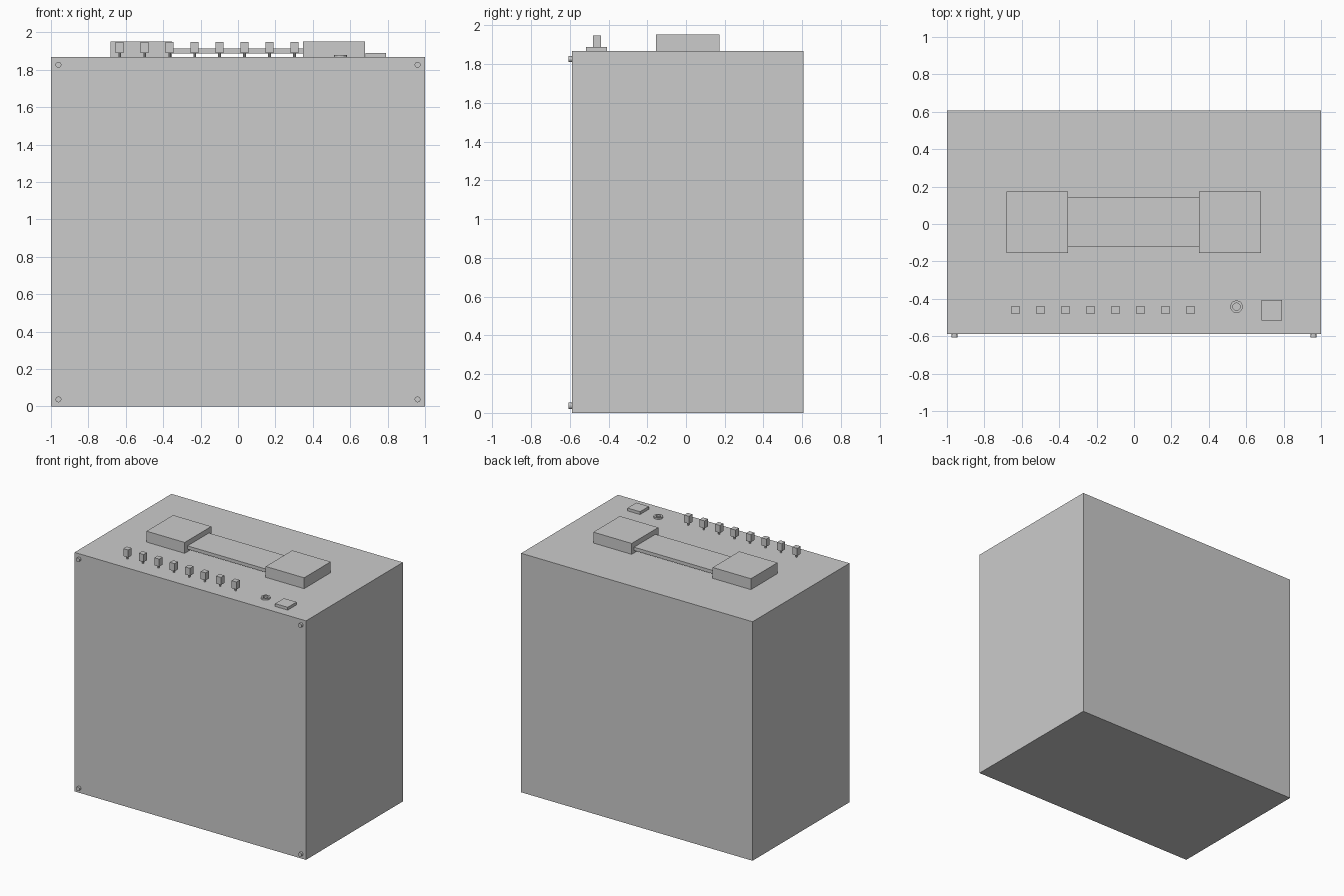
import bpy, bmesh
from math import pi, cos, sin

if "Cube" in bpy.data.objects:
    bpy.data.objects.remove(bpy.data.objects["Cube"])


def box(name, x0, x1, y0, y1, z0, z1):
    bm = bmesh.new()
    bmesh.ops.create_cube(bm, size=1)
    for v in bm.verts:
        v.co.x = x1 if v.co.x > 0 else x0
        v.co.y = y1 if v.co.y > 0 else y0
        v.co.z = z1 if v.co.z > 0 else z0
    return finish(name, bm)


def finish(name, bm):
    bmesh.ops.recalc_face_normals(bm, faces=bm.faces)
    mesh = bpy.data.meshes.new(name)
    bm.to_mesh(mesh)
    bm.free()
    ob = bpy.data.objects.new(name, mesh)
    bpy.context.collection.objects.link(ob)
    return ob


def cylinder(name, loc, r, depth, sides, rot=(0, 0, 0)):
    bpy.ops.mesh.primitive_cylinder_add(vertices=sides, radius=r, depth=depth,
                                        location=loc, rotation=rot)
    bpy.context.object.name = name
    return bpy.context.object


def ring(name, x, y, z0, z1, outer, inner, sides):
    # Lathe a small rectangular section into a ring
    bm = bmesh.new()
    section = [(outer, z0), (outer, z1), (inner, z1), (inner, z0)]
    loops = []
    for i in range(sides):
        a = pi / 2 + 2 * pi * i / sides
        loops.append([bm.verts.new((x + r * cos(a), y + r * sin(a), z))
                      for r, z in section])
    for i in range(sides):
        a, b = loops[i], loops[(i + 1) % sides]
        for j in range(4):
            k = (j + 1) % 4
            bm.faces.new((a[j], b[j], b[k], a[k]))
    return finish(name, bm)


TOP = 1.867

# Cabinet
box("cabinet", -1, 1, -0.589, 0.607, 0, TOP)

# Carry handle: two end caps and a raised strap
box("handle_end_left", -0.682, -0.352, -0.155, 0.173, TOP, 1.952)
box("handle_end_right", 0.348, 0.68, -0.155, 0.173, TOP, 1.952)
box("handle_strap", -0.352, 0.348, -0.12, 0.144, 1.886, 1.912)

# Row of control knobs on thin stems
for i in range(8):
    x, y, h = -0.633 + 0.1336 * i, -0.46, 0.021
    box(f"knob_{i + 1}", x - h, x + h, y - h, y + h, 1.889, 1.948)
    cylinder(f"knob_stem_{i + 1}", (x, y, 1.878), 0.007, 0.024, 8)

# Input jack and power switch
ring("input_jack", 0.548, -0.442, TOP - 0.001, 1.879, 0.034, 0.02, 12)
box("power_switch", 0.682, 0.791, -0.516, -0.407, TOP, 1.889)

# Corner screws on the front
for sx in (-1, 1):
    for z in (0.037, 1.826):
        cylinder("front_screw", (sx * 0.96, -0.597, z), 0.016, 0.02, 12, (pi / 2, 0, 0))
